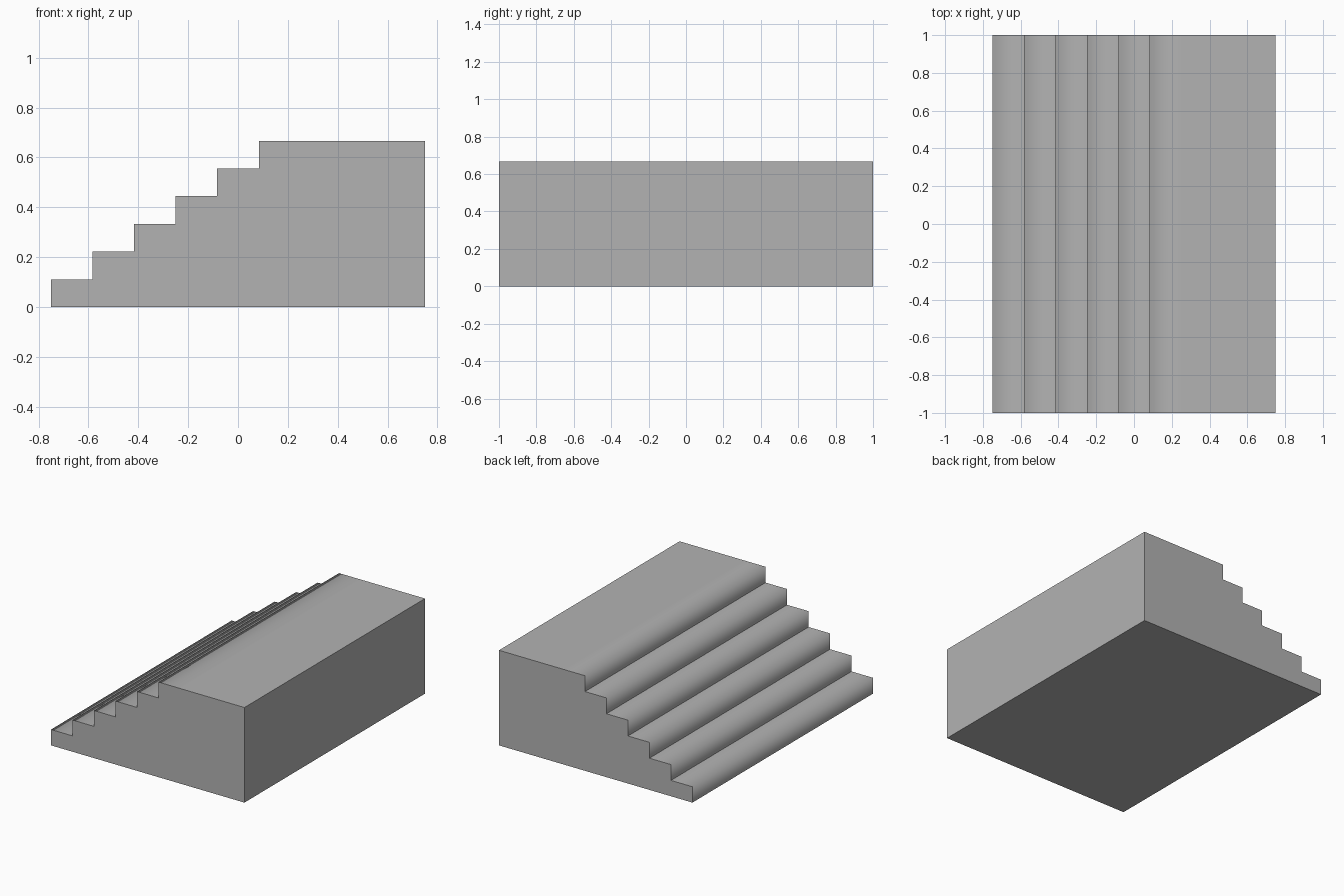
import bpy
import bmesh

STEPS = 6
RUN, RISE = 1 / 6, 1 / 9
X_LOW, X_HIGH, HALF_WIDTH = -0.75, 0.75, 1.0

cube = bpy.data.objects.get("Cube")
if cube:
    bpy.data.objects.remove(cube, do_unlink=True)

# Plain grey
grey = bpy.data.materials.new("plain_grey")
grey.use_nodes = True
colour = (0.45, 0.45, 0.45, 1)
grey.diffuse_color = colour
grey.node_tree.nodes["Principled BSDF"].inputs["Base Color"].default_value = colour

# Stair outline: riser and tread per step, then the landing and the tall end
profile = [(X_LOW, 0)]
for i in range(STEPS):
    profile.append((X_LOW + i * RUN, (i + 1) * RISE))
    profile.append((X_LOW + (i + 1) * RUN, (i + 1) * RISE))
profile += [(X_HIGH, STEPS * RISE), (X_HIGH, 0)]

# Extrude the outline across the full width
bm = bmesh.new()
end = bm.faces.new([bm.verts.new((x, -HALF_WIDTH, z)) for x, z in profile])
result = bmesh.ops.extrude_face_region(bm, geom=[end], use_keep_orig=True)
moved = [v for v in result["geom"] if isinstance(v, bmesh.types.BMVert)]
bmesh.ops.translate(bm, verts=moved, vec=(0, 2 * HALF_WIDTH, 0))
bmesh.ops.recalc_face_normals(bm, faces=bm.faces)

# Soft step noses and flat landing; every other corner stays crisp
for face in bm.faces:
    face.smooth = True
for edge in bm.edges:
    a, b = edge.verts
    across = abs(a.co.y - b.co.y) > 1
    up = sum(f.normal.z for f in edge.link_faces)
    left = sum(f.normal.x for f in edge.link_faces)
    nose = edge.is_convex and up > 0.5 and left < -0.5
    flat = edge.calc_face_angle(0) < 0.01
    edge.smooth = across and (nose or flat)

mesh = bpy.data.meshes.new("stair_block")
bm.to_mesh(mesh)
bm.free()
mesh.materials.append(grey)
stairs = bpy.data.objects.new("stair_block", mesh)
bpy.context.collection.objects.link(stairs)
